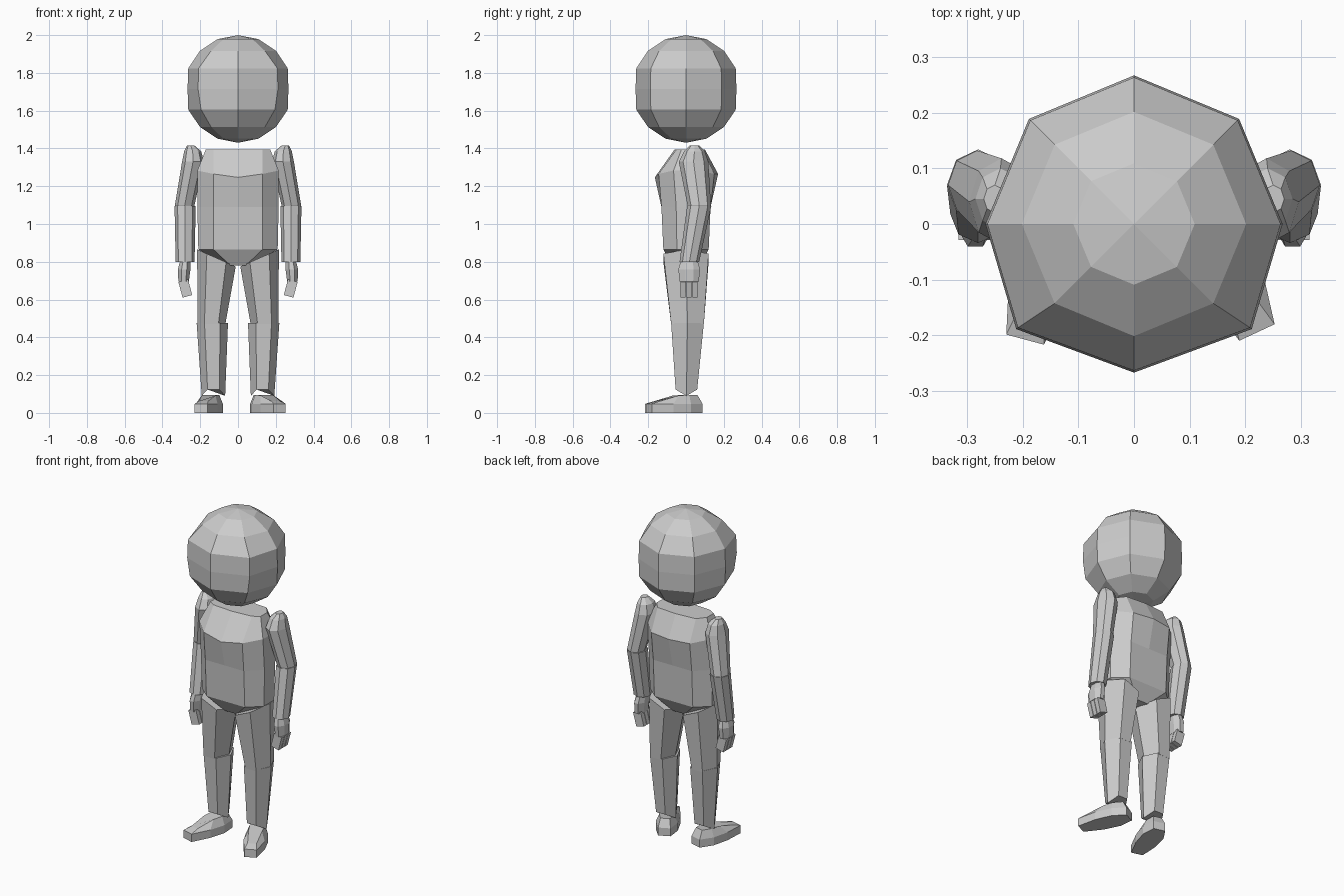
import bpy, math
from mathutils import Matrix

if "Cube" in bpy.data.objects:
    bpy.data.objects.remove(bpy.data.objects["Cube"])


def loft(name, rings):
    """Skin a stack of equal-length point rings, capped at both ends."""
    n = len(rings[0])
    verts = [p for r in rings for p in r]
    faces = [(k * n + i, k * n + (i + 1) % n, (k + 1) * n + (i + 1) % n, (k + 1) * n + i)
             for k in range(len(rings) - 1) for i in range(n)]
    faces += [tuple(reversed(range(n))), tuple(range(len(verts) - n, len(verts)))]
    me = bpy.data.meshes.new(name)
    me.from_pydata(verts, [], faces)
    me.update()
    ob = bpy.data.objects.new(name, me)
    bpy.context.collection.objects.link(ob)
    return ob


def ring(cx, cy, rx, ry, z, n, tilt=0, bow=0, off=0.0):
    """Ellipse; tilt lifts the +x side, bow lowers both x sides."""
    out = []
    for i in range(n):
        a = 2 * math.pi * (i + off) / n
        c, s = math.cos(a), math.sin(a)
        out.append((cx + rx * c, cy + ry * s, z + tilt * c - bow * c * c))
    return out


def limb(name, side, rows, n, off=0.0):
    rings = [ring(*r[:5], n, *r[5:], off=off) for r in rows]
    if side < 0:
        rings = [[(-x, y, z) for x, y, z in reversed(r)] for r in rings]
    return loft(name, rings)


# Head: eight-sided ball, slightly wide at the brow
bpy.ops.mesh.primitive_uv_sphere_add(segments=8, ring_count=8, radius=0.285,
                                     location=(0, 0, 0))
head = bpy.context.object
head.name = "head"
for v in head.data.vertices:
    r = math.hypot(v.co.x, v.co.y)
    if r > 0.267:
        v.co.x *= 0.267 / r
        v.co.y *= 0.267 / r
    if v.co.y < -0.1 and abs(v.co.x) > 0.1 and abs(v.co.z) < 0.15:
        v.co.x *= 1.12 if v.co.z > -0.05 else 1.05
    v.co.z += 1.715


# Torso: ten-point sections (z, half width, corner x, front y, back y, front dip)
def section(z, w, fx, f, b, bulge=0.0, dip=0.0):
    half = [(0, f, z - dip), (fx, f + bulge, z), (w, f * 0.4, z + dip),
            (w, b * 0.4, z + dip), (fx, b - bulge, z)]
    return half + [(0, b, z)] + [(-x, y, h) for x, y, h in reversed(half[1:])]


loft("torso", [
    section(0.78, 0.05, 0.04, -0.07, 0.07),
    section(0.865, 0.21, 0.13, -0.12, 0.12),
    section(1.09, 0.215, 0.13, -0.13, 0.13),
    section(1.265, 0.215, 0.13, -0.165, 0.17, 0.02, 0.018),
    section(1.395, 0.17, 0.13, -0.06, 0.10, 0.01),
])

for side, label in ((1, "right"), (-1, "left")):
    # Arm
    limb(label + "_upper_arm", side, [
        (0.28, 0.07, 0.048, 0.055, 1.08),
        (0.282, 0.07, 0.052, 0.062, 1.10),
        (0.238, 0.04, 0.058, 0.078, 1.33),
        (0.24, 0.045, 0.045, 0.055, 1.385),
        (0.25, 0.045, 0.02, 0.025, 1.415)], 8)
    limb(label + "_forearm", side, [
        (0.28, 0.018, 0.05, 0.052, 0.80),
        (0.28, 0.07, 0.056, 0.064, 1.095)], 8)
    # Hand with three fingers
    limb(label + "_palm", side, [
        (0.288, 0.017, 0.03, 0.055, 0.695),
        (0.285, 0.017, 0.036, 0.062, 0.76),
        (0.28, 0.017, 0.03, 0.05, 0.80)], 8, 0.5)
    for k in range(3):
        y = -0.015 + k * 0.031
        limb(f"{label}_finger_{k + 1}", side, [
            (0.268, y, 0.036, 0.019, 0.617, -0.01),
            (0.29, y, 0.036, 0.02, 0.70, -0.01)], 4, 0.5)

    # Leg
    limb(label + "_thigh", side, [
        (0.141, 0.008, 0.074, 0.1, 0.47),
        (0.114, 0, 0.102, 0.138, 0.82, 0.045)], 6)
    limb(label + "_shin", side, [
        (0.13, 0.002, 0.062, 0.066, 0.135, 0, 0.045),
        (0.136, 0.008, 0.083, 0.1, 0.477)], 6)

    # Foot: sole, welt and sloping upper, turned outward
    def outline(pts):
        return [(x, y, z) for x, y, z in pts] + [(-x, y, z) for x, y, z in reversed(pts)]

    sole = [(0.035, -0.215), (0.06, -0.10), (0.062, 0.0), (0.035, 0.08)]
    foot = loft(label + "_foot", [
        [p for p in outline([(x, y, 0.0) for x, y in reversed(sole)])][::-1],
        [p for p in outline([(x, y, 0.048) for x, y in reversed(sole)])][::-1],
        outline([(0.025, -0.165, 0.062), (0.038, -0.06, 0.092),
                 (0.042, 0.0, 0.095), (0.026, 0.055, 0.095)][::-1])[::-1],
    ])
    turn = 25 if side > 0 else -15
    ankle = 0.13 if side > 0 else -0.14
    foot.data.transform(Matrix.Translation((ankle, 0, 0)) @
                        Matrix.Rotation(math.radians(turn), 4, 'Z'))

# Consistent outward normals
import bmesh
for ob in bpy.data.objects:
    bm = bmesh.new()
    bm.from_mesh(ob.data)
    bmesh.ops.recalc_face_normals(bm, faces=bm.faces)
    bm.to_mesh(ob.data)
    bm.free()
